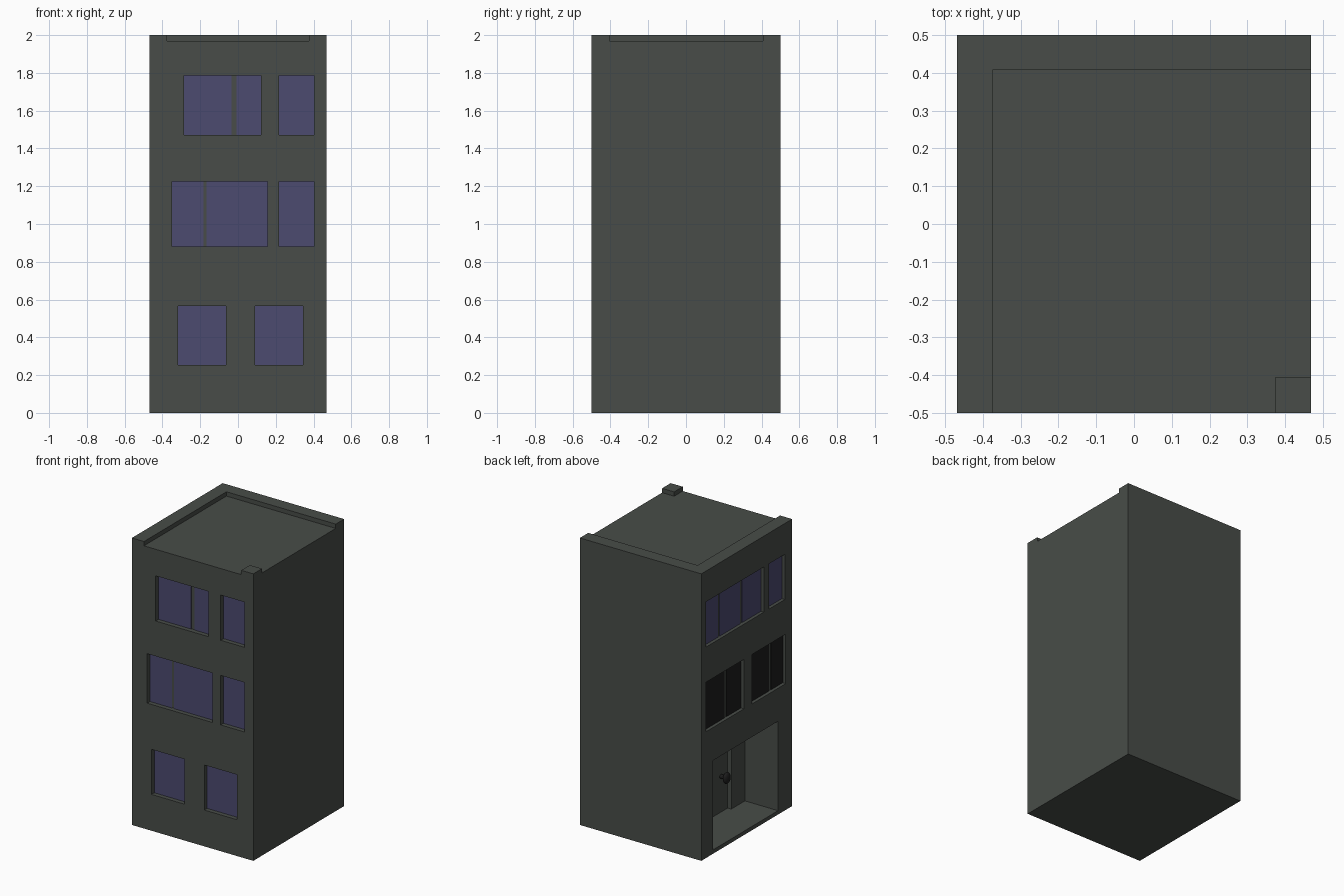
import bpy
import math
from mathutils import Vector

if "Cube" in bpy.data.objects:
    bpy.data.objects.remove(bpy.data.objects["Cube"], do_unlink=True)


def material(name, rgb):
    mat = bpy.data.materials.new(name)
    mat.use_nodes = True
    mat.diffuse_color = (*rgb, 1)
    mat.node_tree.nodes["Principled BSDF"].inputs["Base Color"].default_value = (*rgb, 1)
    return mat


WALL = material("dark grey wall", (0.065, 0.073, 0.065))
GLASS = material("violet glass", (0.072, 0.069, 0.162))
BLACK = material("black", (0.012, 0.012, 0.012))


def box(name, lo, hi, mat):
    """Axis-aligned box between two corners."""
    lo, hi = Vector(lo), Vector(hi)
    bpy.ops.mesh.primitive_cube_add(size=1, location=(lo + hi) / 2)
    ob = bpy.context.object
    ob.name = name
    ob.scale = hi - lo
    bpy.ops.object.transform_apply(location=False, rotation=False, scale=True)
    ob.data.materials.append(mat)
    return ob


def carve(target, lo, hi):
    """Cut a box out of the target."""
    cutter = box("cutter", lo, hi, WALL)
    cutter.hide_render = True
    mod = target.modifiers.new("cut", 'BOOLEAN')
    mod.operation = 'DIFFERENCE'
    mod.solver = 'EXACT'
    mod.object = cutter
    bpy.ops.object.select_all(action='DESELECT')
    target.select_set(True)
    bpy.context.view_layer.objects.active = target
    bpy.ops.object.modifier_apply(modifier=mod.name)
    bpy.data.objects.remove(cutter, do_unlink=True)


X0, X1, Y0, Y1 = -0.468, 0.468, -0.5, 0.5
DEPTH, PANE, OUT = 0.035, 0.004, 0.1
SIDE_DEPTH = 0.027

# Main block with a sunken roof, leaving a parapet on the back and one side
building = box("building", (X0, Y0, 0), (X1, Y1, 2), WALL)
carve(building, (-0.375, Y0 - OUT, 1.97), (X1 + OUT, 0.408, 2.1))
box("roof_corner_block", (0.375, Y0, 1.97), (X1, -0.405, 2), WALL)

# Windows: start, end, bottom, top, mullion positions, mullion width, pane material
front_windows = [
    (-0.285, 0.122, 1.47, 1.785, [-0.021], 0.026, GLASS),
    (0.217, 0.402, 1.47, 1.785, [], 0, GLASS),
    (-0.35, 0.155, 0.88, 1.225, [-0.174], 0.016, GLASS),
    (0.217, 0.402, 0.88, 1.225, [], 0, GLASS),
    (-0.317, -0.063, 0.253, 0.567, [], 0, GLASS),
    (0.09, 0.344, 0.253, 0.567, [], 0, GLASS),
]
side_windows = [
    (-0.19, 0.45, 1.47, 1.785, [0.03, 0.275], 0.02, GLASS),
    (-0.42, -0.245, 1.47, 1.785, [], 0, GLASS),
    (0.03, 0.45, 0.88, 1.225, [0.2], 0.025, BLACK),
    (-0.43, -0.06, 0.88, 1.225, [-0.29], 0.025, BLACK),
]


def add_windows(windows, on_front):
    for n, (a, b, z0, z1, mullions, width, mat) in enumerate(windows, 1):
        if on_front:
            carve(building, (a, Y0 - OUT, z0), (b, Y0 + DEPTH, z1))
        else:
            carve(building, (X0 - OUT, a, z0), (X0 + SIDE_DEPTH, b, z1))
        # Panes fill the recess between the mullions
        starts = [a] + [m + width / 2 for m in mullions]
        ends = [m - width / 2 for m in mullions] + [b]
        for s, e in zip(starts, ends):
            if on_front:
                y = Y0 + DEPTH
                box(f"front_window_{n}_pane", (s, y - PANE, z0), (e, y + PANE, z1), mat)
            else:
                x = X0 + SIDE_DEPTH
                box(f"side_window_{n}_pane", (x - PANE, s, z0), (x + PANE, e, z1), mat)


add_windows(front_windows, True)
add_windows(side_windows, False)

# Deep side porch with a recessed door at its back
PORCH = X0 + 0.255
FLOOR = 0.027
carve(building, (X0 - OUT, -0.345, FLOOR), (PORCH, 0.373, 0.65))
carve(building, (PORCH - 0.05, -0.195, FLOOR), (PORCH + 0.028, 0.223, 0.62))

# Door knob: short shaft and rounded grip
door_x = PORCH + 0.028
bpy.ops.mesh.primitive_cylinder_add(vertices=16, radius=0.014, depth=0.04,
                                    location=(door_x - 0.02, -0.12, 0.277),
                                    rotation=(0, math.pi / 2, 0))
bpy.context.object.name = "door_knob_shaft"
bpy.context.object.data.materials.append(BLACK)
bpy.ops.object.shade_smooth_by_angle()
bpy.ops.mesh.primitive_uv_sphere_add(segments=16, ring_count=10, radius=0.04,
                                     location=(door_x - 0.045, -0.12, 0.277))
knob = bpy.context.object
knob.name = "door_knob"
knob.scale = (0.5, 0.85, 1)
knob.data.materials.append(BLACK)
bpy.ops.object.shade_smooth_by_angle()
